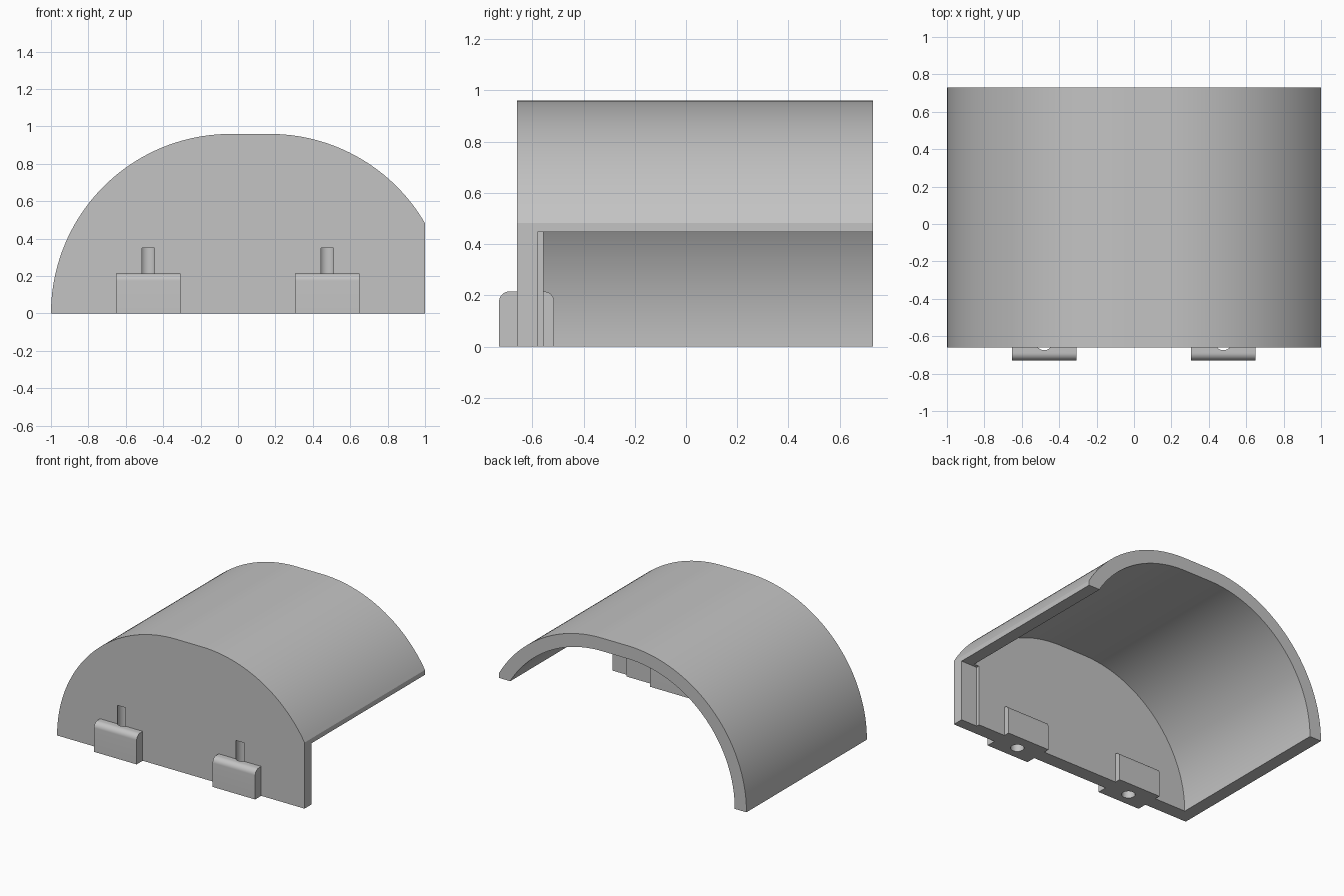
import bpy, bmesh, math

cube = bpy.data.objects.get("Cube")
if cube:
    bpy.data.objects.remove(cube, do_unlink=True)

FRONT, BACK = -0.66, 0.73
R_OUT, R_IN = 0.96, 0.865
CX_LEFT, CX_RIGHT = -0.04, 0.17      # centres of the two roof arcs

grey = bpy.data.materials.new("light grey")
grey.use_nodes = True
grey.diffuse_color = (0.55, 0.55, 0.55, 1)
grey.node_tree.nodes["Principled BSDF"].inputs["Base Color"].default_value = grey.diffuse_color


def arc(cx, cz, r, a0, a1, n):
    return [(cx + r * math.cos(a0 + (a1 - a0) * i / n),
             cz + r * math.sin(a0 + (a1 - a0) * i / n)) for i in range(n + 1)]


def prism(name, points, start, end, axis="y"):
    """Extrude a closed profile: (x, z) along y, (y, z) along x, (x, y) along z."""
    place = {"y": lambda p, t: (p[0], t, p[1]),
             "x": lambda p, t: (t, p[0], p[1]),
             "z": lambda p, t: (p[0], p[1], t)}[axis]
    bm = bmesh.new()
    face = bm.faces.new([bm.verts.new(place(p, start)) for p in points])
    ext = bmesh.ops.extrude_face_region(bm, geom=[face])
    move = place((0, 0), end - start)
    bmesh.ops.translate(bm, vec=move, verts=[g for g in ext["geom"] if isinstance(g, bmesh.types.BMVert)])
    bmesh.ops.recalc_face_normals(bm, faces=bm.faces)
    mesh = bpy.data.meshes.new(name)
    bm.to_mesh(mesh)
    bm.free()
    mesh.materials.append(grey)
    obj = bpy.data.objects.new(name, mesh)
    bpy.context.collection.objects.link(obj)
    return obj


def combine(target, tool, operation):
    """Apply a boolean and discard the tool."""
    mod = target.modifiers.new("combine", "BOOLEAN")
    mod.operation, mod.solver, mod.object = operation, "EXACT", tool
    bpy.context.view_layer.objects.active = target
    bpy.ops.object.modifier_apply(modifier=mod.name)
    bpy.data.objects.remove(tool, do_unlink=True)


def roof_profile(r, x_end, z_base):
    """Arched outline, cut off by a vertical line on one side."""
    a_end = math.acos((x_end - CX_RIGHT) / r)
    return ([(CX_LEFT - r, z_base)] * (z_base < 0)
            + arc(CX_LEFT, 0, r, math.pi, math.pi / 2, 40)
            + arc(CX_RIGHT, 0, r, math.pi / 2, a_end, 32) + [(x_end, z_base)])


# Arched cover, hollowed from the back so the front wall stays
cover = prism("arched_cover", roof_profile(R_OUT, 1.0, 0), FRONT, BACK)
combine(cover, prism("cavity", roof_profile(R_IN, 0.909, -0.1), -0.557, 1), "DIFFERENCE")

# Open side, leaving a rebate along the edge of the front wall
opening = [(0.87, -0.1), (1.2, -0.1), (1.2, 0.447), (0.87, 0.447)]
combine(cover, prism("side_opening", opening, -0.58, 1), "DIFFERENCE")

# Two rounded mounting blocks through the wall, each with a vertical pin bore
for x in (-0.48, 0.478):
    r = 0.04
    section = ([(-0.73, 0)] + arc(-0.73 + r, 0.215 - r, r, math.pi, math.pi / 2, 10)
               + arc(-0.515 - r, 0.215 - r, r, math.pi / 2, 0, 10) + [(-0.515, 0)])
    combine(cover, prism("mounting_block", section, x - 0.172, x + 0.172, "x"), "UNION")
    circle = arc(x, -0.63, 0.045, 0, math.tau, 32)[:-1]
    combine(cover, prism("pin_bore", circle, -0.1, 0.35, "z"), "DIFFERENCE")

# Smooth curves, crisp edges
bpy.ops.object.select_all(action="DESELECT")
cover.select_set(True)
bpy.context.view_layer.objects.active = cover
bpy.ops.object.shade_smooth_by_angle(angle=math.radians(30))
